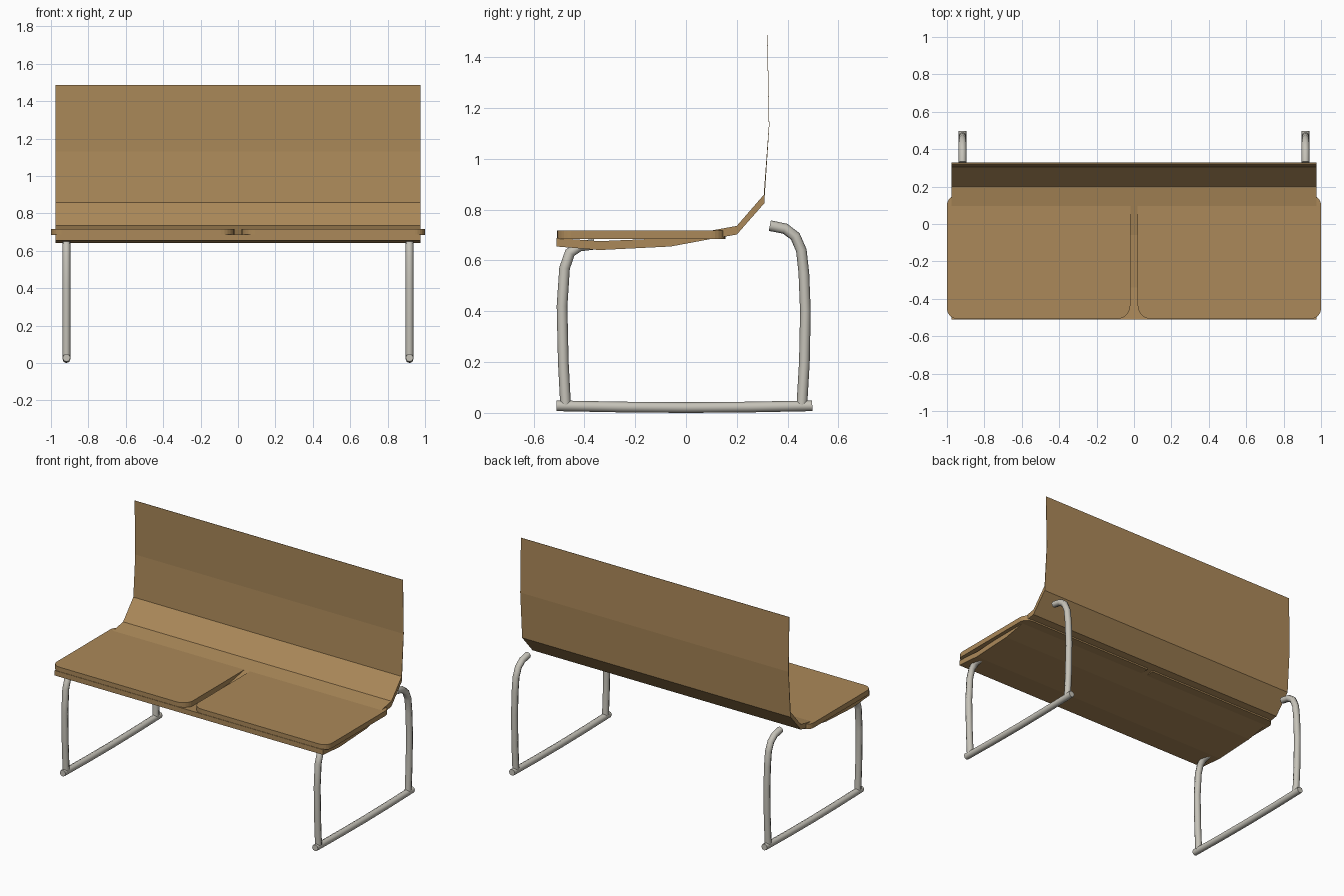
import bpy, bmesh
from math import sin, cos, pi, radians
from mathutils import Vector

cube = bpy.data.objects.get("Cube")
if cube:
    bpy.data.objects.remove(cube, do_unlink=True)


def make_material(name, colour):
    mat = bpy.data.materials.new(name)
    mat.use_nodes = True
    mat.diffuse_color = colour
    mat.node_tree.nodes["Principled BSDF"].inputs["Base Color"].default_value = colour
    return mat


wood = make_material("warm wood", (0.41, 0.25, 0.10, 1))
steel = make_material("brushed steel", (0.56, 0.54, 0.48, 1))


def finish(name, bm, mat, smooth=None):
    bmesh.ops.recalc_face_normals(bm, faces=bm.faces[:])
    mesh = bpy.data.meshes.new(name)
    bm.to_mesh(mesh)
    bm.free()
    mesh.materials.append(mat)
    obj = bpy.data.objects.new(name, mesh)
    bpy.context.collection.objects.link(obj)
    if smooth:
        bpy.ops.object.select_all(action="DESELECT")
        obj.select_set(True)
        bpy.context.view_layer.objects.active = obj
        bpy.ops.object.shade_smooth_by_angle(angle=radians(smooth))
    return obj


def prism(name, outline, offset, mat):
    """Extrude a closed outline along an offset."""
    bm = bmesh.new()
    face = bm.faces.new([bm.verts.new(p) for p in outline])
    new = bmesh.ops.extrude_face_region(bm, geom=[face])["geom"]
    bmesh.ops.translate(bm, vec=offset,
                        verts=[v for v in new if isinstance(v, bmesh.types.BMVert)])
    return finish(name, bm, mat)


def tube(name, x, path, radius=0.021, sides=8):
    """Sweep a round section along a path of (y, z) points."""
    pts = [Vector((x, y, z)) for y, z in path]
    side = Vector((1, 0, 0))
    bm = bmesh.new()
    rings = []
    for i, p in enumerate(pts):
        tangent = (pts[min(i + 1, len(pts) - 1)] - pts[max(i - 1, 0)]).normalized()
        up = side.cross(tangent)
        angles = [2 * pi * k / sides for k in range(sides)]
        rings.append([bm.verts.new(p + radius * (cos(a) * side + sin(a) * up))
                      for a in angles])
    for a, b in zip(rings, rings[1:]):
        for k in range(sides):
            n = (k + 1) % sides
            bm.faces.new((a[k], a[n], b[n], b[k]))
    bm.faces.new(rings[0])
    bm.faces.new(rings[-1])
    return finish(name, bm, steel, 50)


# Bent wooden shell: underside, thin backrest, then the upper face back to the front
HALF = 0.975
underside = [(-0.51, 0.655), (-0.34, 0.641), (-0.06, 0.655), (0.09, 0.683),
             (0.2, 0.702), (0.308, 0.825), (0.328, 1.13), (0.321, 1.487)]
upper = [(0.319, 1.487), (0.326, 1.13), (0.306, 0.858), (0.2, 0.736),
         (0.09, 0.716), (-0.06, 0.688), (-0.34, 0.676), (-0.51, 0.688)]
prism("seat_shell", [(-HALF, y, z) for y, z in underside + upper],
      (2 * HALF, 0, 0), wood)


def corner(cx, cy, r, start, steps=6):
    return [(cx + r * cos(start + pi / 2 * k / steps),
             cy + r * sin(start + pi / 2 * k / steps)) for k in range(steps + 1)]


# Two seat panels with rounded corners, mirrored about the narrow middle gap
panel = (corner(0.09, -0.437, 0.07, pi) + corner(0.945, -0.452, 0.055, -pi / 2)
         + corner(0.945, 0.1, 0.055, 0) + [(0.02, 0.155)])

# Rails are bowed sledge runners; each leg bends in under the seat or behind it
front_path = [(-0.36, 0.664), (-0.42, 0.656), (-0.457, 0.63), (-0.478, 0.57),
              (-0.488, 0.42), (-0.483, 0.2), (-0.474, 0.03)]
back_path = [(0.33, 0.737), (0.39, 0.725), (0.43, 0.695), (0.454, 0.64),
             (0.464, 0.55), (0.47, 0.4), (0.466, 0.2), (0.456, 0.03)]
rail_path = [(-0.51, 0.028), (-0.25, 0.023), (0.0, 0.021), (0.25, 0.023), (0.497, 0.028)]

for label, s in (("left", 1), ("right", -1)):
    prism(label + "_seat_panel", [(s * x, y, 0.684) for x, y in panel],
          (0, 0, 0.033), wood)
    tube(label + "_front_leg", s * 0.917, front_path)
    tube(label + "_back_leg", s * 0.917, back_path)
    tube(label + "_floor_rail", s * 0.917, rail_path)
